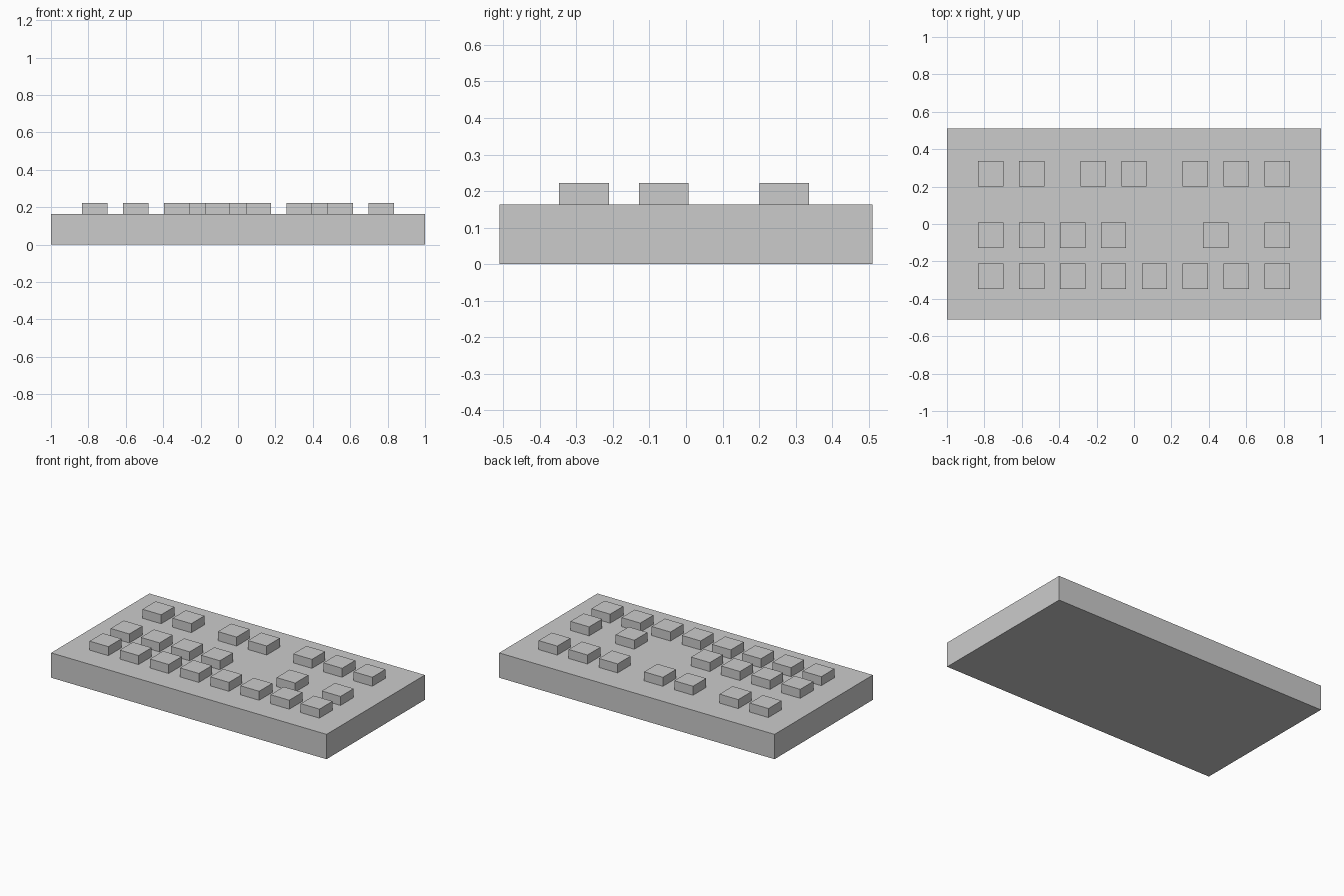
import bpy

if "Cube" in bpy.data.objects:
    bpy.data.objects.remove(bpy.data.objects["Cube"])

BASE_TOP = 0.163
KEY_TOP = 0.222
KEY = 0.136      # square key width
PITCH = 0.219    # spacing of key columns


def box(name, centre, size):
    bpy.ops.mesh.primitive_cube_add(size=1, location=centre)
    obj = bpy.context.object
    obj.name = name
    obj.scale = size
    bpy.ops.object.transform_apply(location=False, rotation=False, scale=True)
    return obj


# Slab body
box("base_slab", (0, 0, BASE_TOP / 2), (2.0, 1.02, BASE_TOP))

# Rows of raised keys: y centre and the column slots that are filled
rows = {
    "front": (-0.279, range(8)),
    "middle": (-0.061, (0, 1, 2, 3, 5.5, 7)),
    "back": (0.269, (0, 1, 2.5, 3.5, 5, 6, 7)),
}
for row, (y, slots) in rows.items():
    for i, slot in enumerate(slots):
        x = (slot - 3.5) * PITCH
        box(f"{row}_key_{i + 1}", (x, y, (BASE_TOP + KEY_TOP) / 2),
            (KEY, KEY, KEY_TOP - BASE_TOP))
